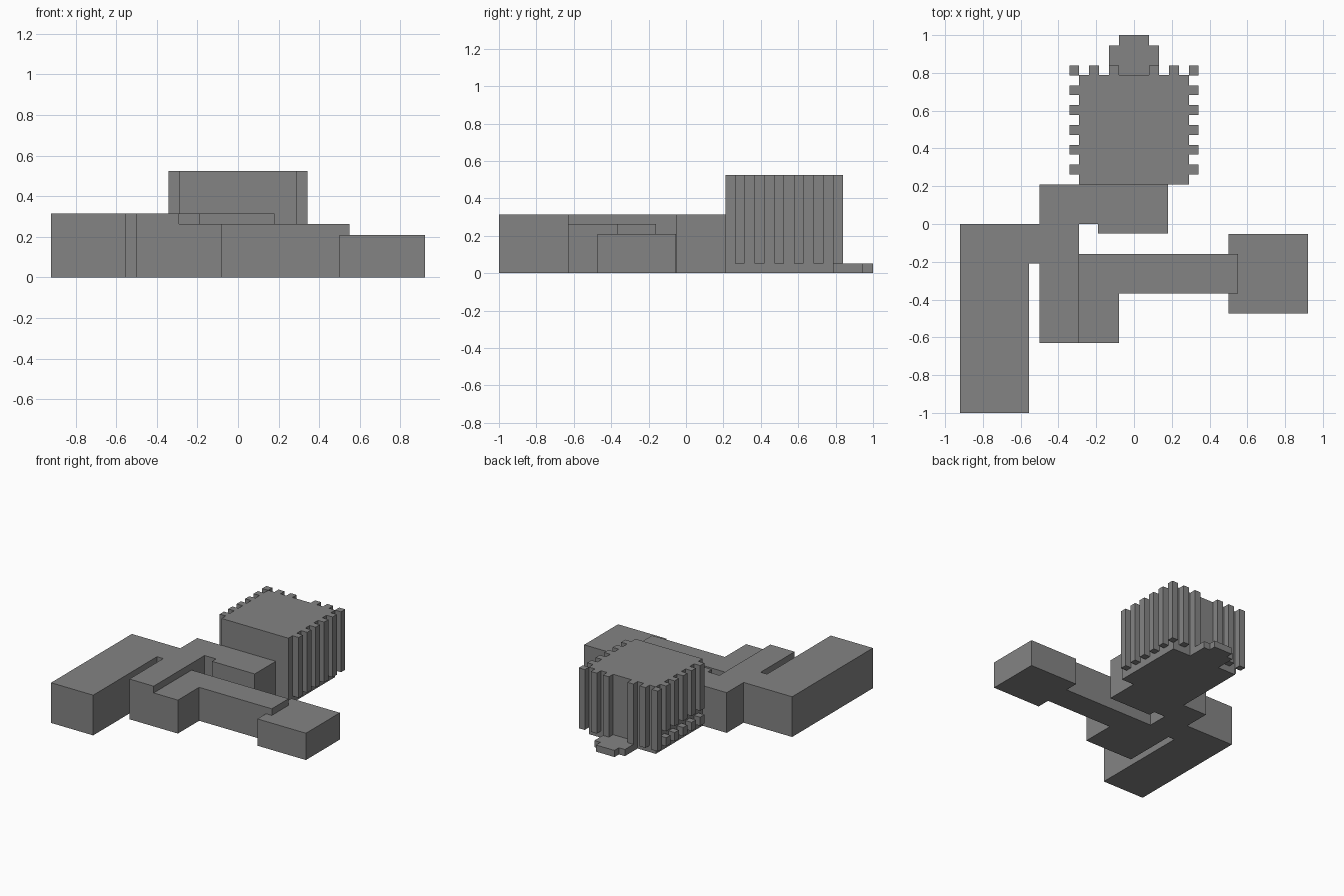
import bpy, bmesh

cube = bpy.data.objects.get("Cube")
if cube:
    bpy.data.objects.remove(cube, do_unlink=True)

# One matte grey for the whole massing model
grey = bpy.data.materials.new("massing_grey")
grey.use_nodes = True
colour = (0.23, 0.23, 0.23, 1)
grey.diffuse_color = colour
grey.node_tree.nodes["Principled BSDF"].inputs["Base Color"].default_value = colour


def prism(name, outline, bottom, top):
    """Extrude a plan outline (counter-clockwise) between two heights."""
    bm = bmesh.new()
    base = bm.faces.new([bm.verts.new((x, y, bottom)) for x, y in outline])
    grown = bmesh.ops.extrude_face_region(bm, geom=[base], use_keep_orig=True)
    for v in grown["geom"]:
        if isinstance(v, bmesh.types.BMVert):
            v.co.z = top
    bmesh.ops.recalc_face_normals(bm, faces=bm.faces)
    mesh = bpy.data.meshes.new(name)
    bm.to_mesh(mesh)
    bm.free()
    mesh.materials.append(grey)
    obj = bpy.data.objects.new(name, mesh)
    bpy.context.collection.objects.link(obj)
    return obj


def block(name, x0, x1, y0, y1, bottom, top):
    return prism(name, [(x0, y0), (x1, y0), (x1, y1), (x0, y1)], bottom, top)


# Tall wing: long side hall, short spur and central hall share one roof
prism("main_wing", [
    (-0.92, -1), (-0.555, -1), (-0.555, -0.21), (-0.5, -0.21), (-0.5, -0.63),
    (-0.29, -0.63), (-0.29, 0), (-0.19, 0), (-0.19, -0.05), (0.18, -0.05),
    (0.18, 0.21), (-0.5, 0.21), (-0.5, 0), (-0.92, 0)], 0, 0.315)

# Lower L-shaped wing and the end pavilion it runs into
prism("low_wing", [
    (-0.29, -0.63), (-0.08, -0.63), (-0.08, -0.367), (0.55, -0.367),
    (0.55, -0.16), (-0.29, -0.16)], 0, 0.262)
block("end_pavilion", 0.5, 0.92, -0.473, -0.053, 0, 0.21)

# Tower
HALF, BACK, TOP, SILL, FIN, STEP = 0.29, 0.788, 0.525, 0.052, 0.052, 0.105
block("tower", -HALF, HALF, 0.21, BACK, 0, TOP)

# Vertical fins on both tower sides, the last one standing at the back corner
for i in range(6):
    y = 0.262 + i * STEP
    block("left_fin", HALF, HALF + FIN, y, y + FIN, SILL, TOP)
    if i == 5:
        block("right_fin", -HALF - FIN, -HALF, y, y + FIN, SILL, TOP)
    else:
        # Right-hand fins are broken just above their feet
        block("right_fin", -HALF - FIN, -HALF, y, y + FIN, 0.17, TOP)
        block("right_fin_foot", -HALF - FIN, -HALF, y, y + FIN, SILL, 0.12)

# Back fins, mirrored about the entrance
for x in (0.08, 0.185):
    block("back_fin_left", x, x + FIN, BACK, BACK + FIN, SILL, TOP)
    block("back_fin_right", -x - FIN, -x, BACK, BACK + FIN, SILL, TOP)

# Stepped entrance platform
half_plan = [(0.132, BACK), (0.132, 0.945), (0.08, 0.945), (0.08, 1)]
prism("entrance_step", half_plan + [(-x, y) for x, y in reversed(half_plan)], 0, SILL)
